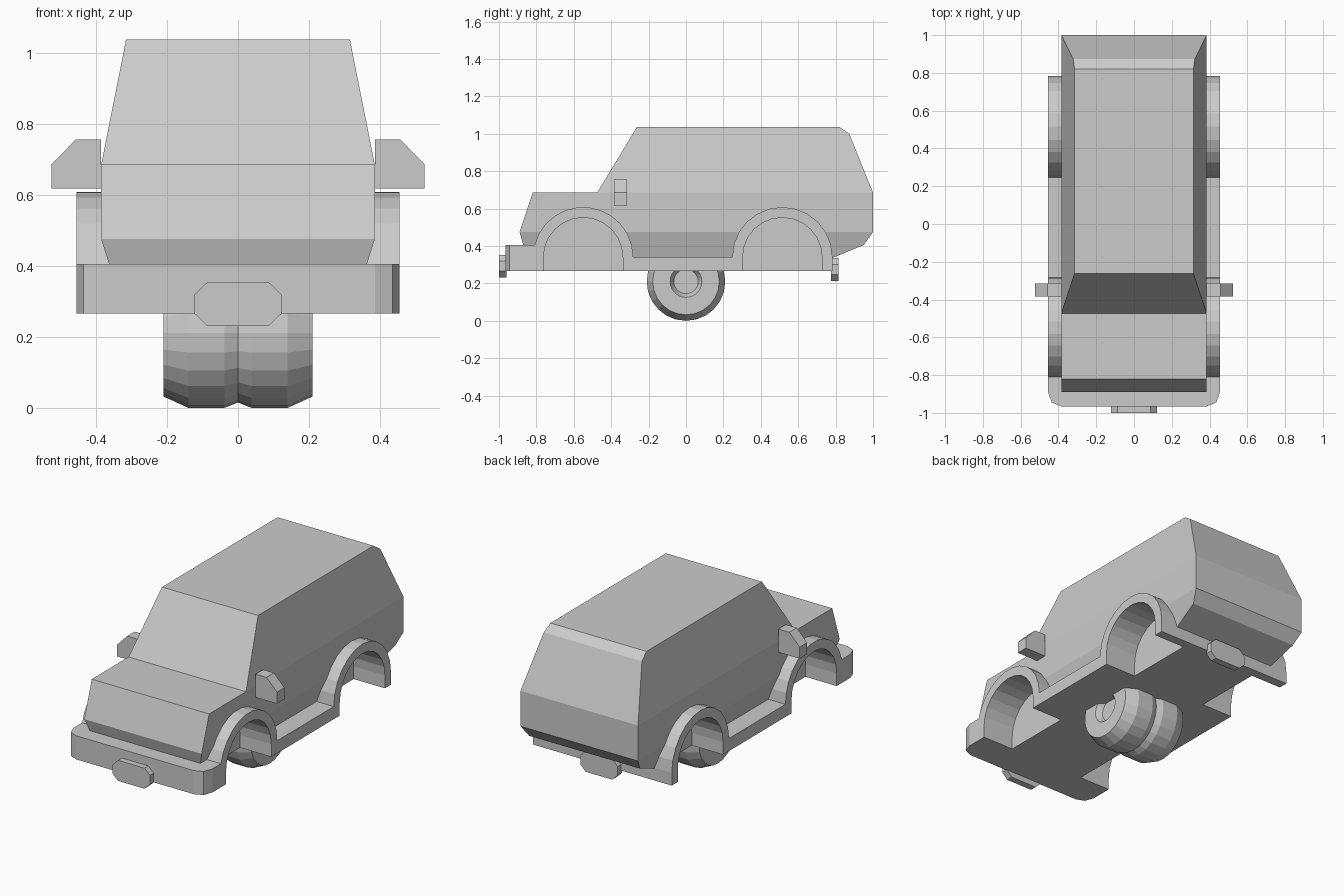
import bpy, bmesh
from math import sin, cos, pi
from mathutils import Vector, Matrix

if "Cube" in bpy.data.objects:
    bpy.data.objects.remove(bpy.data.objects["Cube"])

ARCHES = (-0.55, 0.515)   # y centres of the wheel arches
ARCH_Z, FLOOR = 0.34, 0.265


def finish(name, bm):
    bmesh.ops.recalc_face_normals(bm, faces=bm.faces)
    mesh = bpy.data.meshes.new(name)
    bm.to_mesh(mesh)
    bm.free()
    ob = bpy.data.objects.new(name, mesh)
    bpy.context.collection.objects.link(ob)
    return ob


def prism(bm, pts, axis, a, b):
    """Extrude a 2D profile from a to b along x (profile y,z) or y (profile x,z)."""
    def place(p, d):
        return (d, *p) if axis == 'x' else (p[0], d, p[1])
    lo = [bm.verts.new(place(p, a)) for p in pts]
    hi = [bm.verts.new(place(p, b)) for p in pts]
    bm.faces.new(lo)
    bm.faces.new(hi)
    for i in range(len(pts)):
        j = (i + 1) % len(pts)
        bm.faces.new((lo[i], lo[j], hi[j], hi[i]))


def arc(cy, r, start=pi, end=0.0, n=12):
    steps = [start + (end - start) * i / n for i in range(n + 1)]
    return [(cy + r * cos(t), ARCH_Z + r * sin(t)) for t in steps]


def cut_wells(ob, r, depth_x):
    """Cut the four wheel wells out of an object."""
    bm = bmesh.new()
    for cy in ARCHES:
        pts = [(cy - r, 0.1)] + arc(cy, r) + [(cy + r, 0.1)]
        for s in (-1, 1):
            prism(bm, pts, 'x', s * depth_x, s * 0.6)
    cutter = finish("well_cutter", bm)
    cutter.hide_render = True
    mod = ob.modifiers.new("wells", 'BOOLEAN')
    mod.operation, mod.solver, mod.object = 'DIFFERENCE', 'EXACT', cutter
    dg = bpy.context.evaluated_depsgraph_get()
    mesh = bpy.data.meshes.new_from_object(ob.evaluated_get(dg))
    ob.modifiers.clear()
    ob.data = mesh
    bpy.data.objects.remove(cutter)


# Body shell: outline as (half width, y, z), sides split at the two creases
outline = [(0.385, -0.82, 0.685), (0.385, -0.475, 0.685), (0.315, -0.262, 1.037),
           (0.315, 0.82, 1.037), (0.322, 0.873, 1.0), (0.385, 1.0, 0.685),
           (0.385, 1.0, 0.475), (0.363, 0.95, 0.405), (0.341, 0.78, 0.335),
           (0.341, -0.85, 0.335), (0.363, -0.87, 0.405), (0.385, -0.89, 0.475)]
bm = bmesh.new()
left, right = [[bm.verts.new((s * x, y, z)) for x, y, z in outline] for s in (-1, 1)]
for i in range(12):
    j = (i + 1) % 12
    bm.faces.new((left[i], left[j], right[j], right[i]))
for side in (left, right):
    for panel in ((1, 2, 3, 4, 5), (0, 1, 5, 6, 11), (6, 7, 8, 9, 10, 11)):
        bm.faces.new([side[k] for k in panel])
cut_wells(finish("body", bm), 0.235, 0.23)

# Chassis with bumper, sills and arch flares
front, rear = ARCHES
profile = ([(-0.965, FLOOR), (-0.965, 0.405)]
           + arc(front, 0.268, pi - 0.245, 0)
           + arc(rear, 0.268)
           + [(rear + 0.268, FLOOR)])
bm = bmesh.new()
prism(bm, profile, 'x', -0.455, 0.455)
# Bevelled bumper corners
for s in (-1, 1):
    for (x0, y0), (x1, y1) in (((0.455, -0.89), (0.435, -0.945)),
                               ((0.435, -0.945), (0.385, -0.965))):
        normal = Vector((s * (y1 - y0) * -1, (x1 - x0), 0))
        bmesh.ops.bisect_plane(bm, geom=bm.verts[:] + bm.edges[:] + bm.faces[:],
                               plane_co=(s * x0, y0, 0), plane_no=normal,
                               clear_outer=True, dist=1e-5)
        bmesh.ops.holes_fill(bm, edges=[e for e in bm.edges if e.is_boundary])
cut_wells(finish("chassis", bm), 0.212, 0.25)

# Number plates
for name, y0, y1, z in (("front_plate", -1.0, -0.96, 0.292),
                        ("rear_plate", 0.775, 0.815, 0.275)):
    bm = bmesh.new()
    quarter = ((0.122, 0.027), (0.087, 0.061))
    pts = [(x, z + h) for x, h in quarter]
    pts += [(-x, z + h) for x, h in reversed(quarter)]
    pts += [(-x, z - h) for x, h in quarter]
    pts += [(x, z - h) for x, h in reversed(quarter)]
    prism(bm, pts, 'y', y0, y1)
    finish(name, bm)

# Side mirrors and the wheels stored under the middle of the chassis
mirror = [(0.385, 0.617), (0.525, 0.617), (0.525, 0.685), (0.457, 0.755), (0.385, 0.755)]
tyre = [(0, 0), (0, 0.195), (0.038, 0.21), (0.14, 0.21), (0.21, 0.178),
        (0.21, 0.085), (0.175, 0.065), (0.175, 0)]
for side, s in (("left", -1), ("right", 1)):
    bm = bmesh.new()
    prism(bm, [(s * x, z) for x, z in mirror], 'y', -0.385, -0.315)
    finish(side + "_mirror", bm)

    bm = bmesh.new()
    verts = [bm.verts.new((s * x, 0, r)) for x, r in tyre]
    edges = [bm.edges.new(p) for p in zip(verts, verts[1:])]
    bmesh.ops.spin(bm, geom=verts + edges, cent=(0, 0, 0), axis=(1, 0, 0),
                   angle=2 * pi, steps=24, use_duplicate=False)
    bmesh.ops.remove_doubles(bm, verts=bm.verts, dist=1e-4)
    bmesh.ops.transform(bm, matrix=Matrix.Translation((0, 0, 0.21)), verts=bm.verts)
    finish(side + "_wheel", bm)
